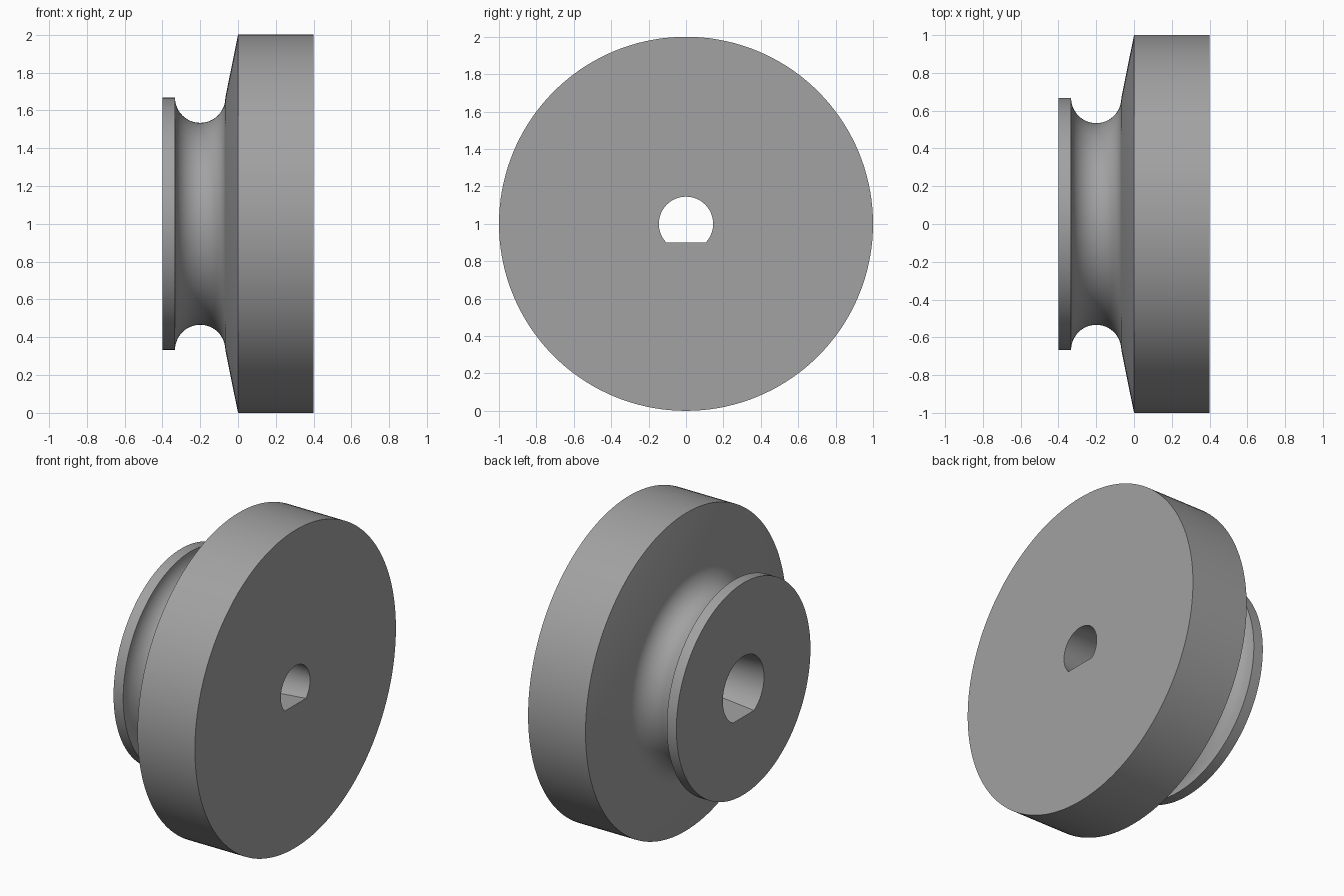
import bpy, bmesh, math

if "Cube" in bpy.data.objects:
    bpy.data.objects.remove(bpy.data.objects["Cube"])

N = 144       # segments around the axis
FLAT = 24     # segments given to the flat side of the bore

grey = bpy.data.materials.new("plain grey")
grey.diffuse_color = (0.36, 0.36, 0.36, 1)
grey.use_nodes = True
grey.node_tree.nodes["Principled BSDF"].inputs["Base Color"].default_value = grey.diffuse_color


def round_ring(bm, x, r):
    """Circle around the x axis, starting left of the lowest point."""
    start = -math.pi / 2 - math.pi * FLAT / N
    angles = [start + 2 * math.pi * i / N for i in range(N)]
    return [bm.verts.new((x, r * math.cos(a), 1 + r * math.sin(a))) for a in angles]


def d_ring(bm, x, r, drop):
    """D outline: circle of radius r cut by a flat at distance drop below the axis."""
    half = math.acos(drop / r)
    w = r * math.sin(half)
    pts = [(-w + 2 * w * i / FLAT, -drop) for i in range(FLAT)]
    for i in range(N - FLAT):
        a = -math.pi / 2 + half + (2 * math.pi - 2 * half) * i / (N - FLAT)
        pts.append((r * math.cos(a), r * math.sin(a)))
    return [bm.verts.new((x, y, 1 + z)) for y, z in pts]


# Outer profile (x, radius): hub lip, half-round groove, cone, rim
profile = [(-0.4, 0.667), (-0.333, 0.667)]
for i in range(1, 25):
    a = math.pi + math.pi * i / 24
    profile.append((-0.2 + 0.133 * math.cos(a), 0.667 + 0.133 * math.sin(a)))
profile += [(0, 1), (0.4, 1)]

bm = bmesh.new()
rings = [round_ring(bm, x, r) for x, r in profile]
# Tapered D-shaped bore, wider at the hub end
rings += [d_ring(bm, 0.4, 0.145, 0.1), d_ring(bm, -0.4, 0.205, 0.176)]
# Skin consecutive rings, closing from the bore back to the hub face
for k, ring in enumerate(rings):
    nxt = rings[(k + 1) % len(rings)]
    for i in range(N):
        j = (i + 1) % N
        bm.faces.new((ring[i], ring[j], nxt[j], nxt[i]))
bmesh.ops.recalc_face_normals(bm, faces=bm.faces)

mesh = bpy.data.meshes.new("grooved_wheel")
bm.to_mesh(mesh)
bm.free()
mesh.materials.append(grey)
wheel = bpy.data.objects.new("grooved_wheel", mesh)
bpy.context.collection.objects.link(wheel)
bpy.context.view_layer.objects.active = wheel
wheel.select_set(True)
bpy.ops.object.shade_smooth_by_angle(angle=math.radians(25))
